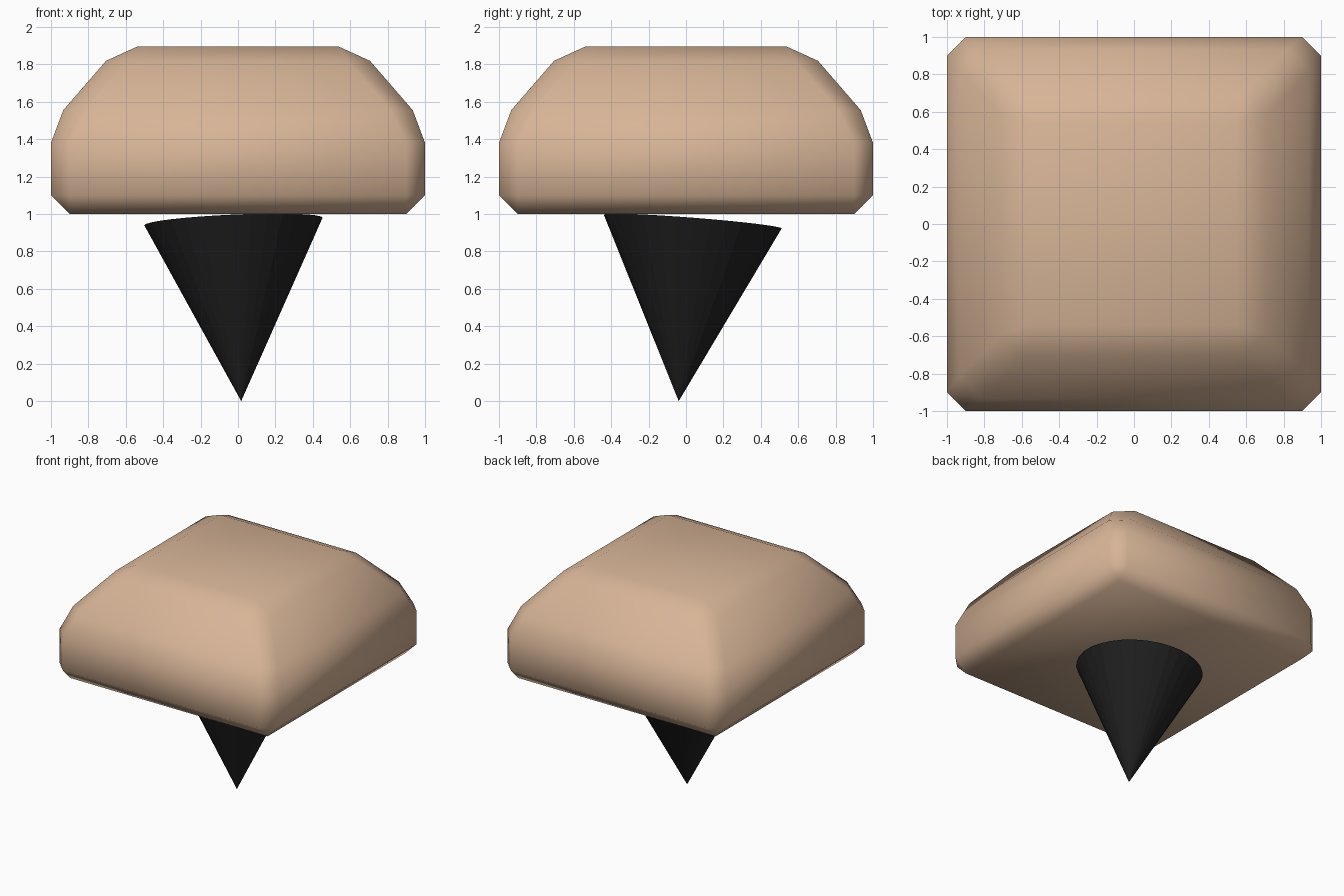
import bpy, bmesh
from mathutils import Vector, Matrix

if "Cube" in bpy.data.objects:
    bpy.data.objects.remove(bpy.data.objects["Cube"])


def material(name, rgb):
    mat = bpy.data.materials.new(name)
    mat.diffuse_color = (*rgb, 1)
    mat.use_nodes = True
    mat.node_tree.nodes["Principled BSDF"].inputs["Base Color"].default_value = mat.diffuse_color
    return mat


def add_object(name, bm, mat, smooth):
    bmesh.ops.recalc_face_normals(bm, faces=bm.faces)
    for face in bm.faces:
        face.smooth = smooth
    mesh = bpy.data.meshes.new(name)
    bm.to_mesh(mesh)
    bm.free()
    mesh.materials.append(mat)
    obj = bpy.data.objects.new(name, mesh)
    bpy.context.collection.objects.link(obj)
    return obj


tan = material("tan", (0.68, 0.46, 0.31))
black = material("black", (0.015, 0.015, 0.015))

# Body: square block with a tapered top, every edge chamfered
bm = bmesh.new()
rings = []
for half, z in [(1, 1.0), (1, 1.48), (0.64, 1.895)]:
    rings.append([bm.verts.new((x * half, y * half, z))
                  for x, y in [(-1, -1), (1, -1), (1, 1), (-1, 1)]])
bm.faces.new(rings[0])
bm.faces.new(rings[-1])
for lower, upper in zip(rings, rings[1:]):
    for i in range(4):
        j = (i + 1) % 4
        bm.faces.new((lower[i], lower[j], upper[j], upper[i]))
body = add_object("body", bm, tan, True)
bevel = body.modifiers.new("chamfer", 'BEVEL')
bevel.width = 0.1
bevel.segments = 1
bevel.limit_method = 'NONE'

# Point: slightly tilted cone standing on its tip
tip = Vector((0.017, -0.039, 0.0))
axis = Vector((-0.043, 0.078, 1)).normalized()
height, radius = 0.964, 0.477
bm = bmesh.new()
bmesh.ops.create_cone(bm, cap_ends=True, segments=32, radius1=0, radius2=radius,
                      depth=height,
                      matrix=Matrix.Translation((0, 0, height / 2)))
bmesh.ops.remove_doubles(bm, verts=bm.verts, dist=0.0001)
turn = Vector((0, 0, 1)).rotation_difference(axis).to_matrix().to_4x4()
bm.transform(Matrix.Translation(tip) @ turn)
add_object("cone_point", bm, black, False)
